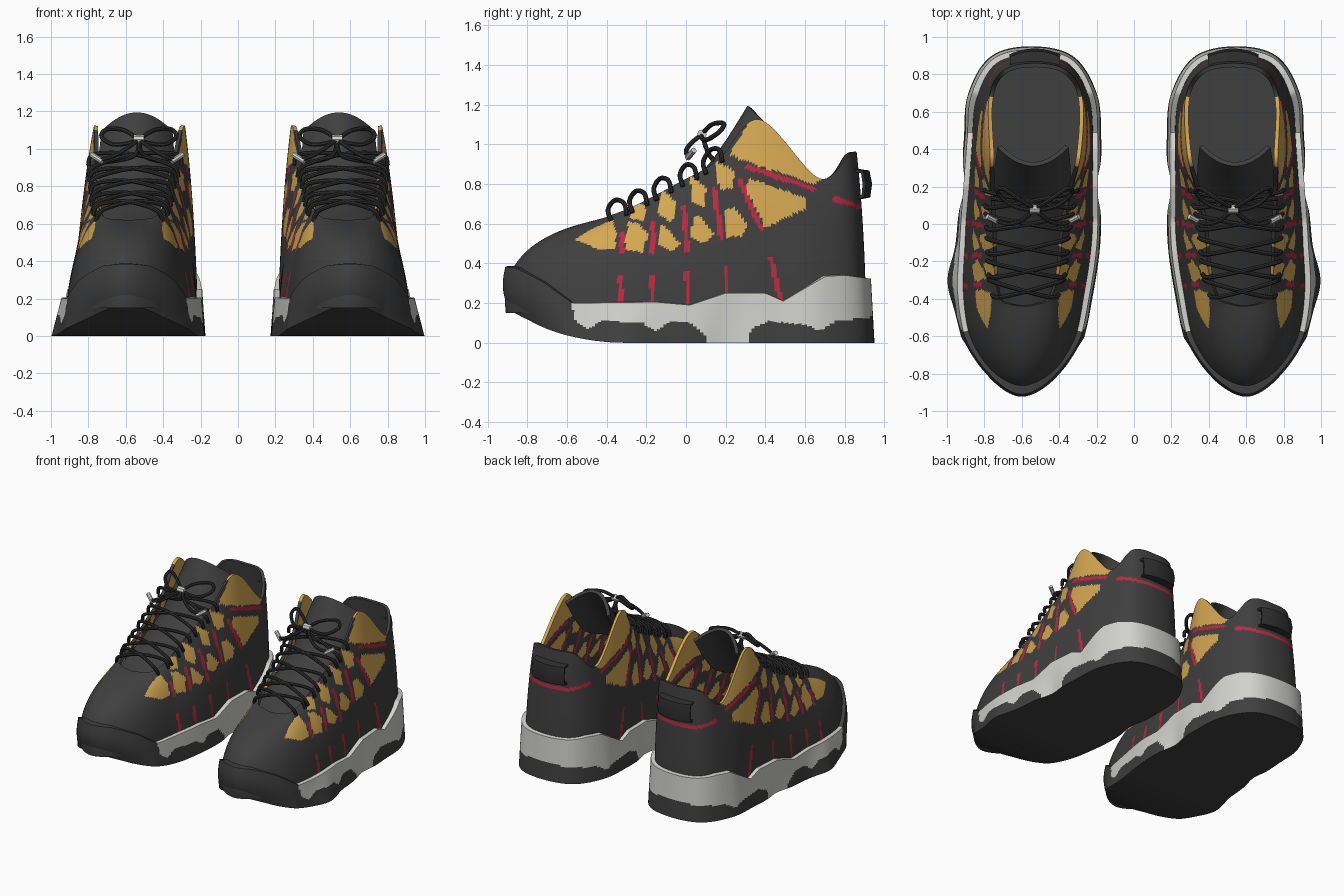
import bpy, bmesh, math
from mathutils import Vector

if "Cube" in bpy.data.objects:
    bpy.data.objects.remove(bpy.data.objects["Cube"])


def material(name, rgb):
    m = bpy.data.materials.new(name)
    m.diffuse_color = (*rgb, 1)
    m.use_nodes = True
    m.node_tree.nodes["Principled BSDF"].inputs["Base Color"].default_value = m.diffuse_color
    return m


DARK = material("charcoal", (0.050, 0.050, 0.050))
GOLD = material("gold", (0.66, 0.39, 0.085))
RED = material("red", (0.52, 0.022, 0.055))
GREY = material("light_grey", (0.64, 0.64, 0.62))
LACE = material("lace_black", (0.028, 0.028, 0.028))


def catmull(pts, n, closed=False):
    """Smooth path through the points, n samples per span."""
    p = [Vector(q) for q in pts]
    c, out = len(p), []
    for i in range(c if closed else c - 1):
        a, b, d, e = [p[k % c] if closed else p[max(0, min(c - 1, k))] for k in (i - 1, i, i + 1, i + 2)]
        for s in range(n):
            t = s / n
            out.append(0.5 * (2 * b + (d - a) * t + (2 * a - 5 * b + 4 * d - e) * t * t
                              + (3 * b - a - 3 * d + e) * t ** 3))
    return out if closed else out + [p[-1]]


def lerp_table(table, y):
    for (y0, z0), (y1, z1) in zip(table, table[1:]):
        if y <= y1:
            return z0 + (z1 - z0) * max(0, (y - y0) / (y1 - y0))
    return table[-1][1]


def finish(ob, thickness=0):
    """Thicken, mirror to the other shoe and smooth."""
    bpy.context.collection.objects.link(ob)
    if thickness:
        s = ob.modifiers.new("thickness", 'SOLIDIFY')
        s.thickness, s.offset = thickness, -1
    ob.modifiers.new("other_shoe", 'MIRROR').use_mirror_merge = False
    bpy.ops.object.select_all(action='DESELECT')
    ob.select_set(True)
    bpy.context.view_layer.objects.active = ob
    bpy.ops.object.convert(target='MESH')
    bpy.ops.object.shade_smooth_by_angle(angle=math.radians(40))


def grid(name, rows, mats, rule=None, closed=True, thickness=0):
    """Skin over rows of points; rule(face centre, row) gives the material."""
    bm = bmesh.new()
    vs = [[bm.verts.new(p) for p in r] for r in rows]
    n = len(rows[0])
    for j in range(len(rows) - 1):
        for i in range(n if closed else n - 1):
            k = (i + 1) % n
            f = bm.faces.new((vs[j][i], vs[j][k], vs[j + 1][k], vs[j + 1][i]))
            if rule:
                f.material_index = rule(f.calc_center_median(), j)
    bmesh.ops.remove_doubles(bm, verts=bm.verts, dist=0.0002)
    me = bpy.data.meshes.new(name)
    bm.to_mesh(me)
    bm.free()
    for m in mats:
        me.materials.append(m)
    finish(bpy.data.objects.new(name, me), thickness)


def tube(name, paths, radius, mat):
    cu = bpy.data.curves.new(name, 'CURVE')
    cu.dimensions, cu.bevel_depth, cu.bevel_resolution, cu.use_fill_caps = '3D', radius, 2, True
    for path in paths:
        s = cu.splines.new('POLY')
        s.points.add(len(path) - 1)
        for q, p in zip(s.points, path):
            q.co = (*p, 1)
    cu.materials.append(mat)
    finish(bpy.data.objects.new(name, cu))


# Plan outline at the sole and rim of the opening, both from toe round the outer side
OUTLINE = [(.60, -.92), (.76, -.83), (.88, -.64), (.93, -.38), (.92, -.10), (.90, .2), (.88, .45), (.86, .68),
           (.75, .87), (.55, .92), (.34, .87), (.225, .68), (.205, .45), (.205, .2), (.21, -.1), (.25, -.38),
           (.31, -.64), (.43, -.83)]
RIM = [(.585, -.44, .62), (.66, -.43, .625), (.715, -.40, .635), (.745, -.26, .69), (.755, -.05, .80),
       (.765, .16, .92), (.77, .37, 1.125), (.775, .67, .83), (.70, .82, .95), (.53, .86, .96), (.36, .82, .95),
       (.275, .67, .83), (.285, .37, 1.125), (.34, .16, .92), (.38, -.05, .80), (.40, -.26, .69),
       (.45, -.40, .635), (.52, -.43, .625)]
N = 18
outline = catmull([(x, y, 0) for x, y in OUTLINE], N, True)
rim = catmull(RIM, N, True)
count = len(outline)
normals = []
for i in range(count):
    t = outline[(i + 1) % count] - outline[i - 1]
    normals.append(Vector((t.y, -t.x, 0)).normalized())

# Painted panels and stripes on the side, as (y, z)
PANELS = [[(-.56, .52), (-.48, .572), (-.37, .62), (-.35, .56), (-.36, .47), (-.44, .47)],
          [(-.29, .61), (-.24, .60), (-.19, .55), (-.22, .455), (-.31, .47)],
          [(-.27, .71), (-.2, .69), (-.22, .61), (-.28, .63)],
          [(-.13, .6), (-.1, .58), (-.03, .5), (-.06, .46), (-.14, .49)],
          [(-.12, .77), (-.05, .71), (-.07, .6), (-.14, .65)],
          [(.04, .64), (.07, .64), (.14, .55), (.1, .5), (.02, .53)],
          [(.02, .85), (.1, .78), (.1, .68), (.03, .71)],
          [(.2, .68), (.24, .68), (.31, .6), (.28, .54), (.2, .53)],
          [(.14, .92), (.24, .87), (.24, .78), (.17, .77)],
          [(.32, .83), (.6, .73), (.61, .68), (.4, .58), (.3, .78)],
          [(.22, .95), (.37, 1.2), (.7, .84), (.65, .80), (.28, .92)]]
STRIPES = [(.31, .89, .64, .775), (.27, .82, .375, .58), (.14, .77, .18, .53), (-.01, .68, .005, .47),
           (-.165, .6, -.17, .46), (-.32, .55, -.325, .46), (-.33, .33, -.33, .18), (-.17, .33, -.17, .18),
           (.005, .35, .01, .18), (.2, .38, .21, .2), (.43, .42, .48, .2), (.75, .725, .86, .69)]


def inside(poly, y, z):
    hit = False
    for (a, b), (c, d) in zip(poly, poly[1:] + poly[:1]):
        if (b > z) != (d > z) and y < a + (z - b) * (c - a) / (d - b):
            hit = not hit
    return hit


def near(seg, y, z):
    a, d, p = Vector(seg[:2]), Vector(seg[2:]) - Vector(seg[:2]), Vector((y, z))
    t = max(0, min(1, (p - a).dot(d) / d.length_squared))
    return (p - a - d * t).length < 0.0125


def paint_upper(c, row):
    if c.y > .86 and abs(c.z - .685) < .012 or any(near(s, c.y, c.z) for s in STRIPES):
        return 2
    if abs(c.x - .585) > .13 and any(inside(p, c.y, c.z) for p in PANELS):
        return 1
    return 0


# Upper: bulged wall from the sole to the rim
LEVELS = 60
rows = []
for j in range(LEVELS + 1):
    v, row = j / LEVELS, []
    for i in range(count):
        b = outline[i] - normals[i] * .012 + Vector((0, 0, .15))
        t = rim[i]
        f = max(0, min(1, (-b.y - .35) / .5))
        m = b.lerp(t, .17 - .27 * f)
        m.z = b.z + (t.z - b.z) * (.56 + .22 * f)
        row.append(b * (1 - v) ** 2 + m * 2 * v * (1 - v) + t * v * v)
    rows.append(row)
grid("upper", rows, [DARK, GOLD, RED], paint_upper, thickness=.022)

# Sole: wavy top edge, toe spring, flared base and scalloped dark tread
SOLE_TOP = [(-.92, .385), (-.86, .375), (-.71, .3), (-.57, .2), (-.15, .205), (.02, .19), (.2, .25), (.4, .25),
            (.49, .21), (.7, .335), (.8, .34), (.94, .32)]
TREAD = [(-.57, .12), (-.5, .07), (-.42, .11), (-.22, .10), (-.15, .06), (-.08, .11), (.03, .10), (.1, .03),
         (.13, -.1), (.28, -.1), (.33, .07), (.42, .11), (.6, .09), (.68, .06), (.75, .11), (.94, .13)]


def paint_sole(c, row):
    return 1 if c.y > -.57 and row >= 6 and c.z > lerp_table(TREAD, c.y) else 0


def sole_ring(v, inset=0):
    row = []
    for o, n in zip(outline, normals):
        toe = max(0, min(1, (-o.y - .6) / .2))
        low = (.03 + .035 * math.exp(-((o.y + .3) / .13) ** 2) * (n.x > 0)
               - .025 * math.exp(-((o.y - .2) / .1) ** 2)) * (1 - toe) - .025 * toe
        top = .012 - .022 * toe
        d = low + (top - low) * v + .02 * toe * math.sin(math.pi * v) - inset
        z0 = .18 * (max(0, -.3 - o.y) / .64) ** 2
        p = o + n * d
        p.z = z0 + (lerp_table(SOLE_TOP, o.y) - z0) * v
        row.append(p)
    return row


base = sole_ring(0)
rows = [[Vector((.57 + (p.x - .57) * k / 6, p.y, p.z)) for p in base] for k in range(6)]
rows += [sole_ring(j / 24) for j in range(25)] + [sole_ring(1.02, .06)]
grid("sole", rows, [DARK, GREY], paint_sole)

# Insole
grid("insole", [[Vector((.56 + (p.x - .56) * k, p.y * .93, .27)) for p in outline if p.y > -.5]
                for k in (0, .45, .9)], [DARK])

# Tongue: y, z and half width up the middle, curling back at the edges
TONGUE = [(-.47, .58, .14), (-.3, .645, .19), (-.1, .75, .205), (.08, .865, .21), (.2, 1.02, .205), (.31, 1.195, .19)]
rows = []
for y, z, w in catmull(TONGUE, 6):
    s = max(0, min(1, (y + .3) / .6))
    rows.append([Vector((.56 - .02 * s + w * u / 10, y + .1 * s * (u / 10) ** 2, z - (.05 + .05 * s) * (u / 10) ** 2))
                 for u in range(-10, 11)])
grid("tongue", rows, [DARK], closed=False, thickness=.025)


# Crossed laces
def rim_at(y, outer):
    pts = rim[2 * N:6 * N] if outer else rim[12 * N:16 * N]
    return min(pts, key=lambda p: abs(p.y - y))


paths = []
for y in (-.36, -.25, -.13, 0, .12):
    for ya, yb in ((y - .02, y + .06), (y + .06, y - .02)):
        a, b = rim_at(ya, True), rim_at(yb, False)
        mid = (a + b) / 2
        out = Vector((.035, 0, -.03))
        up = Vector((0, -.015, .03))
        paths.append(catmull([a + out, a + up, mid + Vector((0, -.02, .06)), b + up,
                              b + Vector((-.035, 0, -.03))], 6))
tube("laces", paths, .012, LACE)

# Bow loops and loose ends, held by a toggle
TOGGLE = Vector((.53, .08, 1.05))
bow, tips = [], []
for s in (-1, 1):
    def at(x, y, z):
        return TOGGLE + Vector((s * x, y, z))
    bow.append(catmull([at(0, 0, 0), at(.08, .05, .05), at(.17, .11, .055), at(.2, .09, .015),
                        at(.14, .03, -.025), at(.06, .0, -.02), at(0, 0, 0)], 7))
    end = Vector((.75 if s > 0 else .33, .02, .94))
    bow.append(catmull([at(0, 0, 0), at(.07, -.06, -.05), at(.14, -.08, -.09), end], 7))
    bow.append(catmull([at(0, 0, 0), at(.03, .03, -.09), rim_at(.14, s > 0) + Vector((0, 0, .02))], 6))
    tips.append([end + Vector((-s * .025, -.012, -.008)), end + Vector((s * .035, .02, .03))])
tube("bow", bow, .012, LACE)
tube("lace_tips", tips, .015, GREY)
tube("toggle", [[TOGGLE + Vector((-.028, 0, 0)), TOGGLE + Vector((.028, 0, 0))]], .024, GREY)

# Heel pull tab
rows = [[Vector((.53 + .13 * u / 6, y - .03 * (u / 6) ** 2, z)) for u in range(-6, 7)]
        for y, z in ((.875, .74), (.915, .745), (.92, .80), (.912, .855), (.855, .86))]
grid("heel_tab", rows, [LACE], closed=False, thickness=.018)
